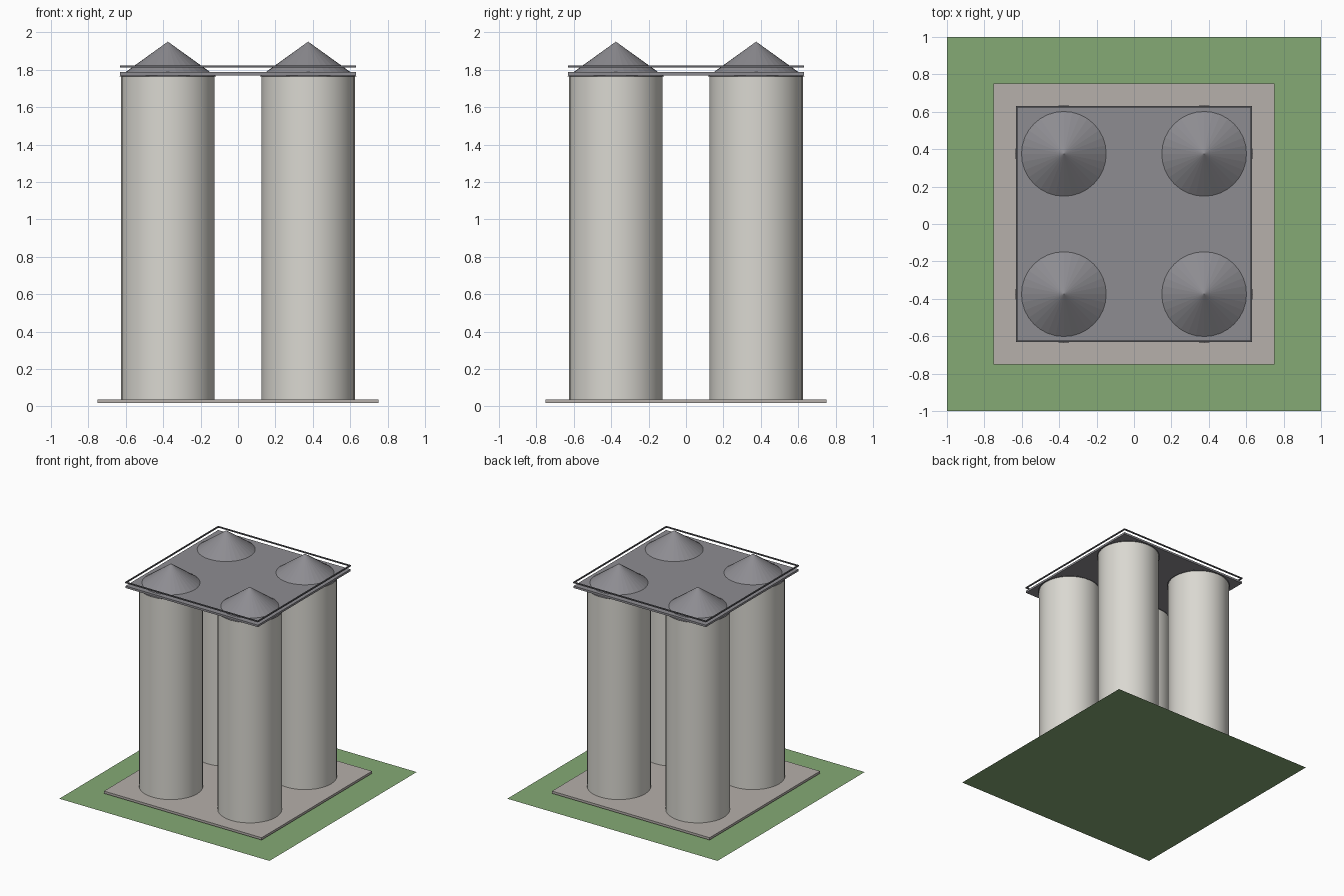
import bpy

cube = bpy.data.objects.get("Cube")
if cube:
    bpy.data.objects.remove(cube, do_unlink=True)


def material(name, srgb):
    color = [(c / 255) ** 2.2 for c in srgb] + [1]
    mat = bpy.data.materials.new(name)
    mat.use_nodes = True
    mat.diffuse_color = color
    mat.node_tree.nodes["Principled BSDF"].inputs["Base Color"].default_value = color
    return mat


grass = material("grass green", (132, 168, 116))
paving = material("paving grey", (180, 174, 169))
concrete = material("pale concrete", (217, 215, 208))
roofing = material("roof grey", (140, 139, 144))
steel = material("dark steel", (98, 98, 103))


def finish(name, mat):
    obj = bpy.context.object
    obj.name = name
    obj.data.materials.append(mat)
    return obj


def box(name, mat, x, y, size_x, size_y, bottom, top):
    bpy.ops.mesh.primitive_cube_add(size=1, location=(x, y, (bottom + top) / 2))
    obj = finish(name, mat)
    obj.scale = (size_x, size_y, top - bottom)
    return obj


# Ground, paved base and roof deck
bpy.ops.mesh.primitive_plane_add(size=2)
finish("ground", grass)
box("base_slab", paving, 0, 0, 1.5, 1.5, 0.017, 0.037)
box("roof_deck", roofing, 0, 0, 1.26, 1.26, 1.77, 1.787)

# Four silos with conical caps
for side, x in (("right", -0.375), ("left", 0.375)):
    for end, y in (("front", -0.375), ("back", 0.375)):
        bpy.ops.mesh.primitive_cylinder_add(
            vertices=32, radius=0.25, depth=1.74, location=(x, y, 0.9))
        finish(f"{end}_{side}_silo", concrete)
        bpy.ops.object.shade_smooth_by_angle()
        bpy.ops.mesh.primitive_cone_add(
            vertices=32, radius1=0.26, depth=0.187, location=(x, y, 1.8565))
        finish(f"{end}_{side}_cap", roofing)

# Handrail floating round the deck
for name, sign in (("front", -1), ("back", 1)):
    box(f"{name}_rail", steel, 0, sign * 0.627, 1.264, 0.01, 1.812, 1.822)
for name, sign in (("right", -1), ("left", 1)):
    box(f"{name}_rail", steel, sign * 0.627, 0, 0.01, 1.244, 1.812, 1.822)
